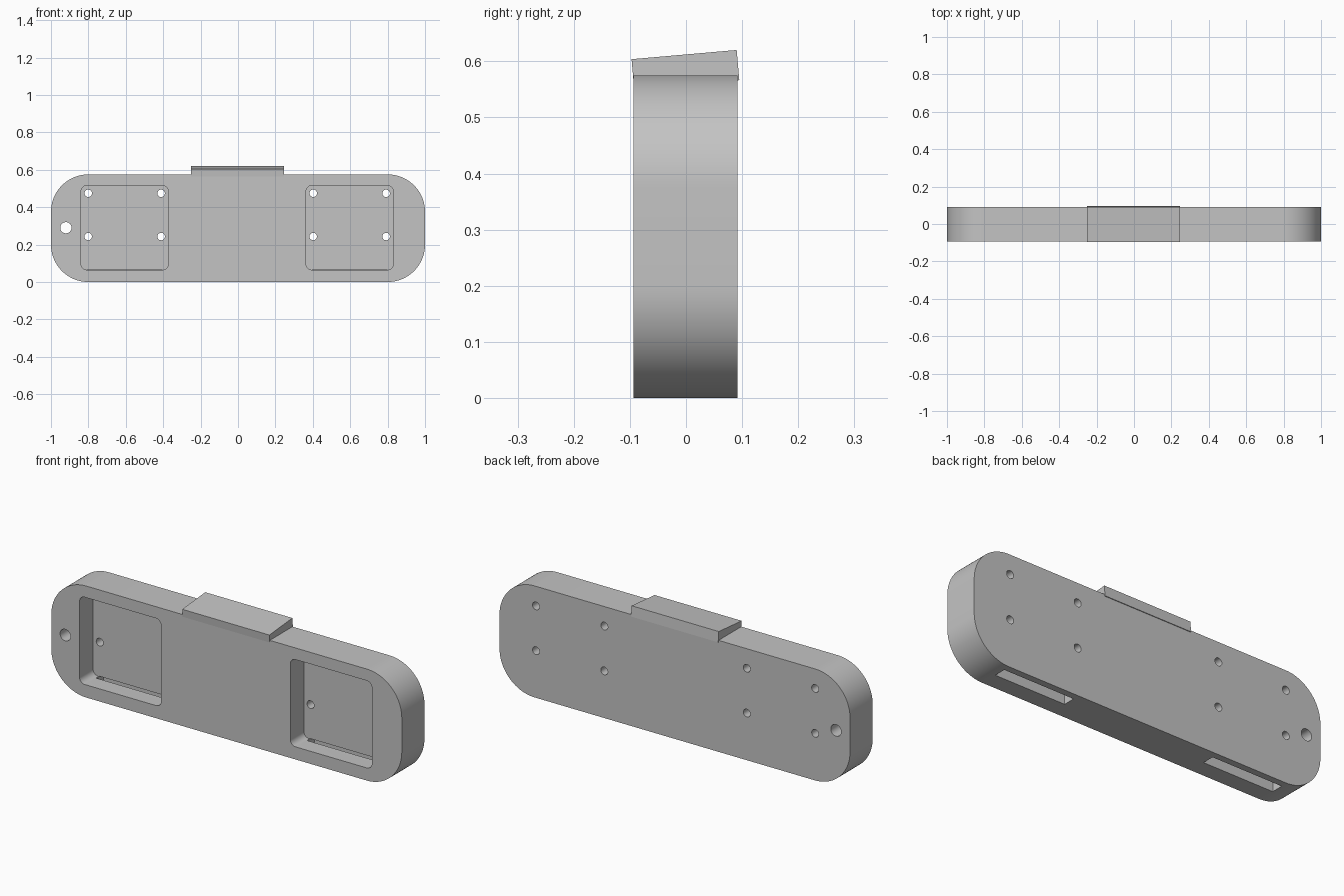
import bpy, bmesh, math
from mathutils import Vector

cube = bpy.data.objects.get("Cube")
if cube:
    bpy.data.objects.remove(cube, do_unlink=True)

grey = bpy.data.materials.new("light_grey")
grey.use_nodes = True
colour = (0.55, 0.55, 0.55, 1)
grey.diffuse_color = colour
grey.node_tree.nodes["Principled BSDF"].inputs["Base Color"].default_value = colour


def rounded_slab(name, x0, x1, y0, y1, z0, z1, radius, steps=16):
    """Rounded rectangle in the xz plane, extruded along y."""
    bm = bmesh.new()
    corners = [(x1 - radius, z1 - radius), (x0 + radius, z1 - radius),
               (x0 + radius, z0 + radius), (x1 - radius, z0 + radius)]
    ring = []
    for i, (cx, cz) in enumerate(corners):
        for s in range(steps + 1 if radius else 1):
            a = math.pi / 2 * (i + s / steps)
            ring.append(bm.verts.new((cx + radius * math.cos(a), y0,
                                      cz + radius * math.sin(a))))
    face = bm.faces.new(ring)
    out = bmesh.ops.extrude_face_region(bm, geom=[face])
    moved = [v for v in out["geom"] if isinstance(v, bmesh.types.BMVert)]
    bmesh.ops.translate(bm, verts=moved, vec=Vector((0, y1 - y0, 0)))
    bmesh.ops.recalc_face_normals(bm, faces=bm.faces)
    mesh = bpy.data.meshes.new(name)
    bm.to_mesh(mesh)
    bm.free()
    mesh.materials.append(grey)
    obj = bpy.data.objects.new(name, mesh)
    bpy.context.collection.objects.link(obj)
    return obj


def hole(x, z, r):
    return rounded_slab("hole_cutter", x - r, x + r, -0.3, 0.3, z - r, z + r, r * 0.999, 6)


def cut(target, cutter):
    """Subtract the cutter, then remove it."""
    cutter.hide_render = True
    mod = target.modifiers.new("cut", 'BOOLEAN')
    mod.operation = 'DIFFERENCE'
    mod.solver = 'EXACT'
    mod.object = cutter
    bpy.ops.object.select_all(action='DESELECT')
    target.select_set(True)
    bpy.context.view_layer.objects.active = target
    bpy.ops.object.modifier_apply(modifier=mod.name)
    bpy.data.objects.remove(cutter, do_unlink=True)


# Long housing with rounded ends
FRONT, BACK = -0.0935, 0.0915
housing = rounded_slab("housing", -1, 1, FRONT, BACK, 0, 0.575, 0.2, 24)

# Two front pockets, each with a bottom slot and four screw holes
for centre in (-0.606, 0.597):
    cut(housing, rounded_slab("pocket_cutter", centre - 0.233, centre + 0.233,
                              -0.3, 0.017, 0.065, 0.515, 0.03, 8))
    cut(housing, rounded_slab("slot_cutter", centre - 0.2, centre + 0.2,
                              -0.005, 0.057, -0.1, 0.067, 0))
    for side in (-1, 1):
        for z in (0.243, 0.474):
            cut(housing, hole(centre + side * 0.195, z, 0.02))

# Mounting hole near the right end
cut(housing, hole(-0.92, 0.29, 0.03))

bpy.ops.object.shade_smooth_by_angle(angle=math.radians(30))

# Tilted plate on top
top_plate = rounded_slab("top_plate", -0.25, 0.247, -0.094, 0.094, -0.027, 0.027, 0)
top_plate.location = (0, -0.001, 0.585)
top_plate.rotation_euler.x = math.radians(5)
